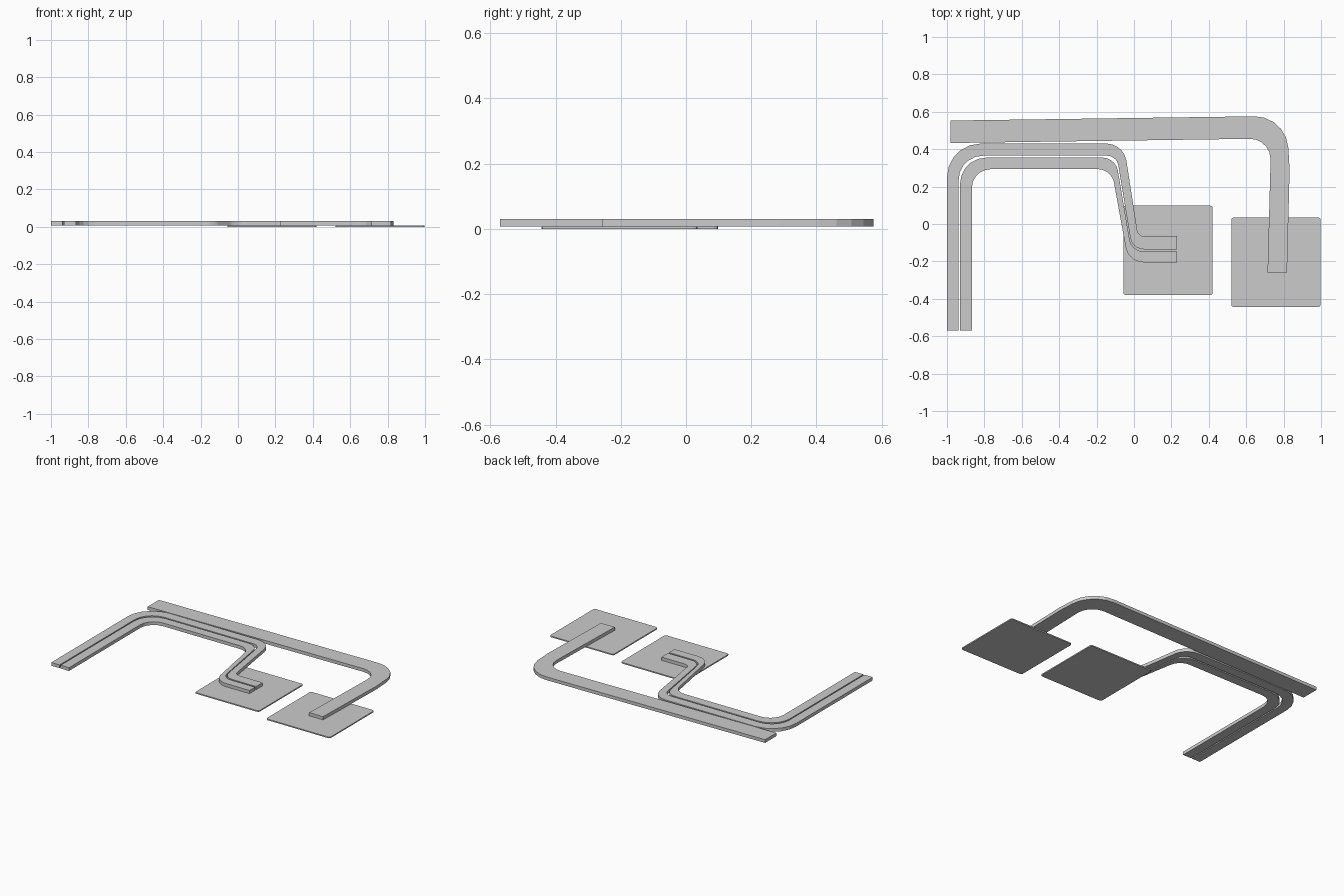
import bpy
import bmesh
from mathutils import Vector
from mathutils.geometry import interpolate_bezier

cube = bpy.data.objects.get("Cube")
if cube:
    bpy.data.objects.remove(cube, do_unlink=True)

grey = bpy.data.materials.new("light_grey")
grey.use_nodes = True
GREY = (0.6, 0.6, 0.6, 1)
grey.diffuse_color = GREY
grey.node_tree.nodes["Principled BSDF"].inputs["Base Color"].default_value = GREY


def rounded(corners, steps=6):
    """Outline from (x, y, cut) corners, each rounded back by its cut length."""
    points = []
    for i, (x, y, cut) in enumerate(corners):
        p = Vector((x, y, 0))
        if not cut:
            points.append(p)
            continue
        prev = Vector((*corners[i - 1][:2], 0))
        nxt = Vector((*corners[(i + 1) % len(corners)][:2], 0))
        a = p + (prev - p).normalized() * cut
        b = p + (nxt - p).normalized() * cut
        points += interpolate_bezier(a, a.lerp(p, 0.55), b.lerp(p, 0.55), b, steps)
    return points


def slab(name, corners, bottom, top, steps=6):
    """Flat part extruded upward from a rounded outline."""
    bm = bmesh.new()
    verts = [bm.verts.new((p.x, p.y, bottom)) for p in rounded(corners, steps)]
    face = bm.faces.new(verts)
    up = bmesh.ops.extrude_face_region(bm, geom=[face], use_keep_orig=True)
    moved = [g for g in up["geom"] if isinstance(g, bmesh.types.BMVert)]
    bmesh.ops.translate(bm, verts=moved, vec=(0, 0, top - bottom))
    bmesh.ops.recalc_face_normals(bm, faces=bm.faces)
    mesh = bpy.data.meshes.new(name)
    bm.to_mesh(mesh)
    bm.free()
    mesh.materials.append(grey)
    obj = bpy.data.objects.new(name, mesh)
    bpy.context.collection.objects.link(obj)


def plate(name, x, y, half=0.239):
    corners = [(x + sx * half, y + sy * half, 0.012)
               for sx, sy in ((-1, -1), (1, -1), (1, 1), (-1, 1))]
    slab(name, corners, 0, 0.008, 3)


# Square contact plates
plate("middle_plate", 0.182, -0.141)
plate("left_plate", 0.759, -0.204)

# Raised strips
Z0, Z1 = 0.008, 0.03

slab("wide_strip", [
    (-0.98, 0.433, 0), (0.73, 0.457, 0.11), (0.73, 0.33, 0), (0.714, -0.258, 0),
    (0.818, -0.258, 0), (0.832, 0.29, 0), (0.815, 0.578, 0.17), (-0.98, 0.553, 0),
], Z0, Z1)

slab("outer_strip", [
    (-1.0, -0.57, 0), (-0.938, -0.57, 0), (-0.938, 0.365, 0.13),
    (-0.092, 0.365, 0.05), (-0.01, -0.135, 0.06), (0.23, -0.135, 0),
    (0.23, -0.065, 0), (0.022, -0.065, 0.03), (-0.055, 0.43, 0.09),
    (-1.0, 0.43, 0.18),
], Z0, Z1)

slab("inner_strip", [
    (-0.93, -0.57, 0), (-0.867, -0.57, 0), (-0.867, 0.293, 0.1),
    (-0.12, 0.293, 0.07), (-0.03, -0.205, 0.08), (0.23, -0.205, 0),
    (0.23, -0.146, 0), (-0.013, -0.146, 0.06), (-0.098, 0.355, 0.07),
    (-0.93, 0.355, 0.14),
], Z0, Z1)
